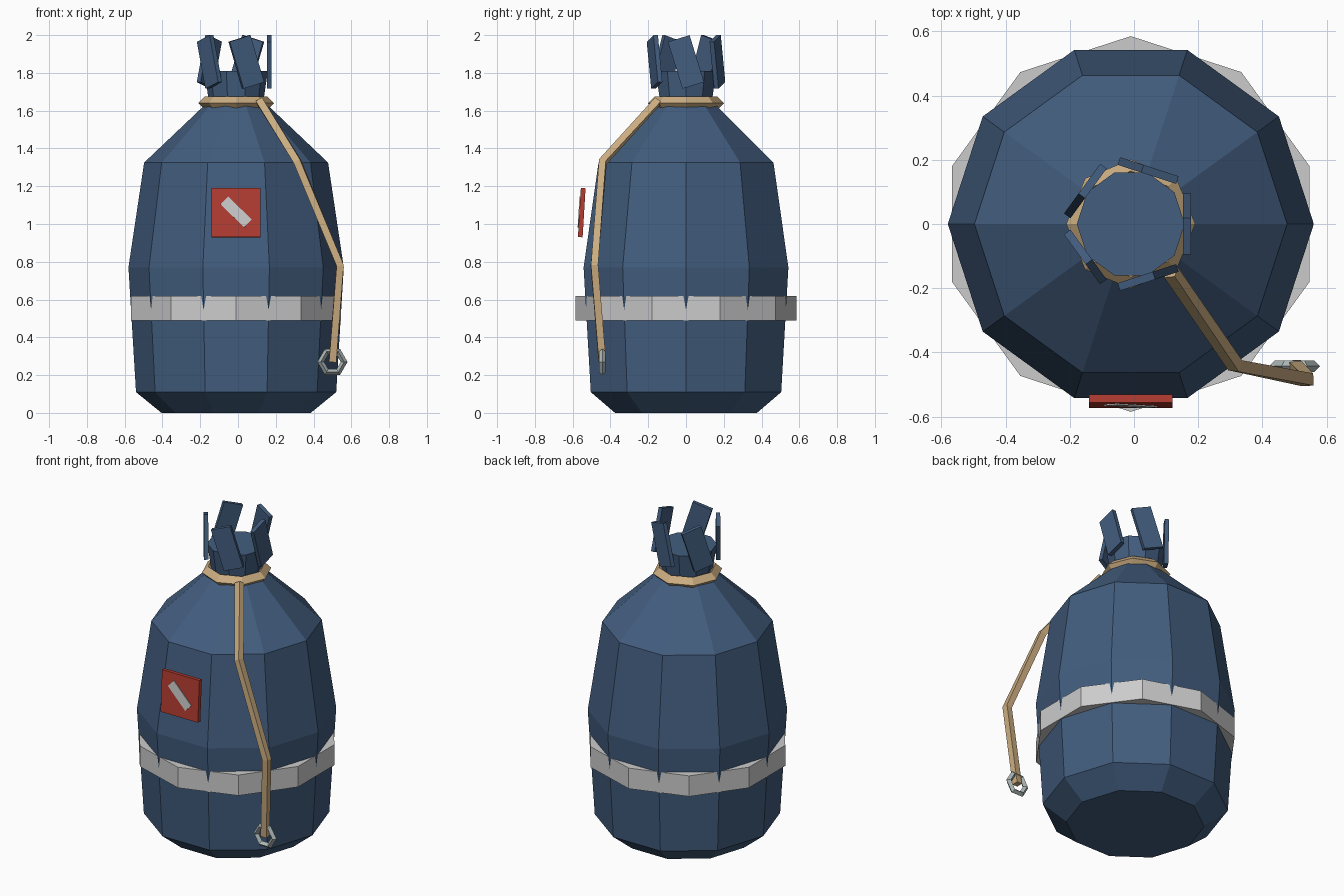
import bpy, bmesh
from math import cos, sin, pi, radians
from mathutils import Matrix, Vector

if "Cube" in bpy.data.objects:
    bpy.data.objects.remove(bpy.data.objects["Cube"])

CX = -0.01  # body axis sits slightly left because of the hanging cord


def material(name, rgb):
    m = bpy.data.materials.new(name)
    m.diffuse_color = (*rgb, 1)
    m.use_nodes = True
    m.node_tree.nodes["Principled BSDF"].inputs["Base Color"].default_value = m.diffuse_color
    return m


blue = material("blue_fabric", (0.055, 0.11, 0.21))
tan = material("rope_tan", (0.60, 0.42, 0.22))
white = material("white_band", (0.80, 0.80, 0.82))
red = material("red_patch", (0.45, 0.045, 0.03))
steel = material("steel", (0.42, 0.47, 0.47))


def finish(name, bm, mat):
    bmesh.ops.recalc_face_normals(bm, faces=bm.faces[:])
    me = bpy.data.meshes.new(name)
    bm.to_mesh(me)
    bm.free()
    ob = bpy.data.objects.new(name, me)
    me.materials.append(mat)
    bpy.context.collection.objects.link(ob)
    return ob


def bridge(bm, rings, closed):
    n = len(rings[0])
    pairs = list(zip(rings, rings[1:] + rings[:1])) if closed else list(zip(rings, rings[1:]))
    for a, b in pairs:
        for i in range(n):
            j = (i + 1) % n
            bm.faces.new((a[i], a[j], b[j], b[i]))
    if not closed:
        bm.faces.new(rings[0])
        bm.faces.new(rings[-1])


def lathe(name, profile, sides, mat, turn=0.0):
    bm = bmesh.new()
    rings = [[bm.verts.new((CX + r * cos(turn + 2 * pi * i / sides),
                            r * sin(turn + 2 * pi * i / sides), z))
              for i in range(sides)] for r, z in profile]
    bridge(bm, rings, False)
    return finish(name, bm, mat)


def torus(name, major, minor, sides, mat, matrix):
    bm = bmesh.new()
    rings = []
    for i in range(sides):
        a = 2 * pi * i / sides
        rings.append([bm.verts.new(matrix @ Vector((
            (major + minor * cos(k * pi / 2)) * cos(a),
            (major + minor * cos(k * pi / 2)) * sin(a),
            minor * sin(k * pi / 2)))) for k in range(4)])
    bridge(bm, rings, True)
    return finish(name, bm, mat)


def box(name, size, mat, matrix):
    bm = bmesh.new()
    bmesh.ops.create_cube(bm, size=1, matrix=matrix @ Matrix.Diagonal((*size, 1)))
    return finish(name, bm, mat)


def cord(name, points, radius, mat):
    bm = bmesh.new()
    pts = [Vector(p) for p in points]
    rings = []
    for i, p in enumerate(pts):
        t = pts[min(i + 1, len(pts) - 1)] - pts[max(i - 1, 0)]
        t.normalize()
        out = Vector((p.x, p.y, 0)).normalized()
        side = t.cross(out).normalized()
        up = side.cross(t)
        rings.append([bm.verts.new(p + radius * (cos(k * pi / 2) * side + sin(k * pi / 2) * up))
                      for k in range(4)])
    bridge(bm, rings, False)
    return finish(name, bm, mat)


T = Matrix.Translation

# Bag body and gathered neck
lathe("bag_body", [(0.395, 0), (0.53, 0.11), (0.57, 0.77), (0.487, 1.325),
                   (0.25, 1.55), (0.145, 1.65)], 10, blue)
lathe("bag_neck", [(0.14, 1.62), (0.168, 1.81)], 10, blue)

# Waist band, its corners over the middle of the body facets
lathe("waist_band", [(0.585, 0.49), (0.585, 0.62)], 10, white, pi / 10)

# Loose cloth flaps above the tie
for i in range(5):
    m = (T((CX, 0, 1.858)) @ Matrix.Rotation(2 * pi * i / 5, 4, 'Z')
         @ T((0.175, 0, 0)) @ Matrix.Rotation(0.3, 4, 'X'))
    box(f"cloth_flap_{i + 1}", (0.025, 0.12, 0.26), blue, m)

# Neck tie and hanging cord
torus("neck_tie", 0.165, 0.036, 8, tan, T((CX, 0, 1.64)))
cord("hanging_cord", [(0.115, -0.15, 1.65), (0.315, -0.44, 1.33),
                      (0.54, -0.485, 0.78), (0.50, -0.443, 0.27)], 0.027, tan)

# Metal ring at the end of the cord
torus("cord_ring", 0.062, 0.018, 6, steel,
      T((0.50, -0.443, 0.27)) @ Matrix.Rotation(pi / 2, 4, 'X'))

# Square patch with a diagonal stripe
patch = T((CX, -0.552, 1.06)) @ Matrix.Rotation(-0.06, 4, 'X')
box("patch", (0.26, 0.025, 0.26), red, patch)
box("patch_stripe", (0.175, 0.012, 0.058), white,
    patch @ T((0, -0.011, 0.003)) @ Matrix.Rotation(radians(44), 4, 'Y'))
